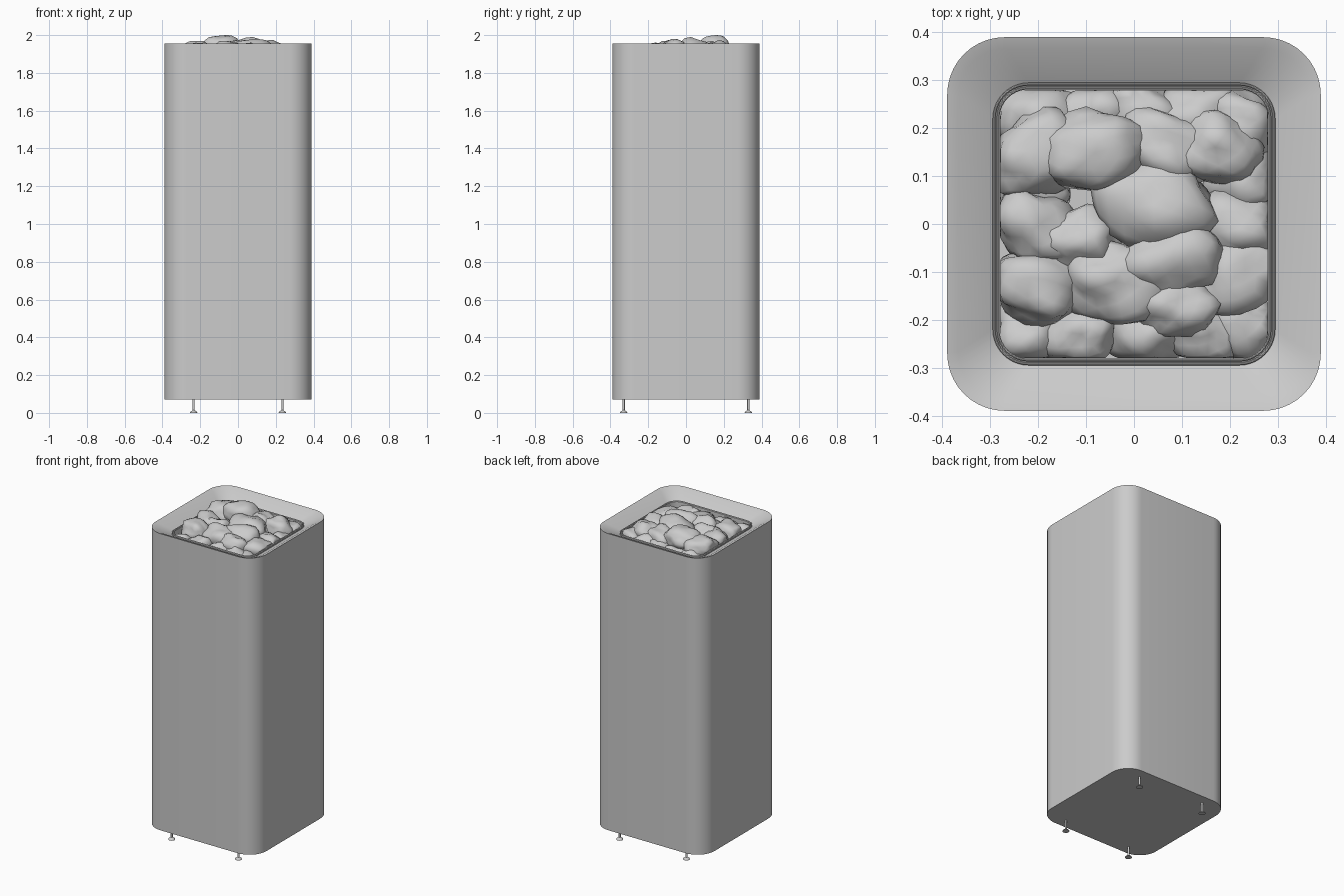
import bpy, bmesh, math, random
from mathutils import Vector, Matrix, noise

random.seed(4)
cube = bpy.data.objects.get("Cube")
if cube:
    bpy.data.objects.remove(cube, do_unlink=True)

GREY = (0.6, 0.6, 0.6, 1)
grey = bpy.data.materials.new("plain grey")
grey.use_nodes = True
grey.diffuse_color = GREY
grey.node_tree.nodes["Principled BSDF"].inputs["Base Color"].default_value = GREY


def finish(name, bm, angle=35):
    bmesh.ops.recalc_face_normals(bm, faces=bm.faces)
    mesh = bpy.data.meshes.new(name)
    bm.to_mesh(mesh)
    bm.free()
    mesh.materials.append(grey)
    obj = bpy.data.objects.new(name, mesh)
    bpy.context.collection.objects.link(obj)
    bpy.ops.object.select_all(action='DESELECT')
    obj.select_set(True)
    bpy.context.view_layer.objects.active = obj
    bpy.ops.object.shade_smooth_by_angle(angle=math.radians(angle))
    return obj


def rounded_square(half, radius, z, steps=10):
    points = []
    for corner in range(4):
        mid = math.radians(45 + 90 * corner)
        cx = math.copysign(half - radius, math.cos(mid))
        cy = math.copysign(half - radius, math.sin(mid))
        for i in range(steps + 1):
            a = math.radians(90 * (corner + i / steps))
            points.append((cx + radius * math.cos(a), cy + radius * math.sin(a), z))
    return points


def loft(name, rings, cap_start=False, cap_end=False, closed=False):
    bm = bmesh.new()
    loops = [[bm.verts.new(p) for p in rounded_square(*r)] for r in rings]
    pairs = list(zip(loops, loops[1:]))
    if closed:
        pairs.append((loops[-1], loops[0]))
    for low, high in pairs:
        n = len(low)
        for i in range(n):
            j = (i + 1) % n
            bm.faces.new((low[i], low[j], high[j], high[i]))
    if cap_start:
        bm.faces.new(loops[0])
    if cap_end:
        bm.faces.new(loops[-1])
    return finish(name, bm)


# Casing: outer wall, soft lip and sloping funnel
loft("casing", [(0.39, 0.12, 0.07), (0.39, 0.12, 1.955), (0.367, 0.1, 1.948),
                (0.295, 0.075, 1.905)], cap_start=True)

# Stone basket: inner wall and floor
loft("stone_basket", [(0.295, 0.075, 1.905), (0.283, 0.065, 1.905),
                      (0.283, 0.065, 1.8)], cap_end=True)

# Two thin trim ridges around the opening
for name, half in (("outer_trim", 0.295), ("inner_trim", 0.287)):
    r = half - 0.22
    loft(name, [(half, r, 1.9), (half, r, 1.911), (half - 0.002, r - 0.002, 1.913),
                (half - 0.004, r - 0.004, 1.913), (half - 0.006, r - 0.006, 1.911),
                (half - 0.006, r - 0.006, 1.9)], closed=True)

# Stones: x, y, width, top height
STONES = [
    (-.18, .22, .10, 1.92), (-.09, .23, .07, 1.91), (.02, .24, .07, 1.92),
    (.13, .23, .09, 1.93), (.22, .21, .08, 1.93), (-.20, .15, .10, 1.97),
    (-.08, .15, .10, 2.0), (.07, .16, .09, 1.97), (.17, .16, .09, 1.975),
    (.24, .09, .08, 1.92), (-.22, .07, .08, 1.91), (-.21, -.01, .09, 1.96),
    (-.11, -.03, .08, 1.96), (.04, .04, .12, 1.99), (.22, -.01, .09, 1.94),
    (.08, -.07, .10, 1.98), (-.20, -.13, .09, 1.96), (-.04, -.12, .10, 1.97),
    (.09, -.17, .08, 1.96), (.21, -.11, .10, 1.94), (-.22, -.23, .08, 1.91),
    (-.11, -.23, .08, 1.92), (.02, -.23, .08, 1.92), (.14, -.22, .08, 1.92),
    (.23, -.22, .08, 1.9),
]
bm = bmesh.new()
for x, y, width, top in STONES:
    seed = Vector([random.uniform(-50, 50) for _ in range(3)])
    verts = bmesh.ops.create_icosphere(bm, subdivisions=3, radius=1)["verts"]
    turn = Matrix.Rotation(random.uniform(-0.6, 0.6), 3, 'Z')
    for v in verts:
        lump = 1 + 0.32 * noise.noise(v.co * 1.4 + seed)
        p = turn @ Vector((v.co.x * width * 1.1, v.co.y * width * 0.85, v.co.z * 0.07))
        v.co = p * lump + Vector((x, y, 0))
        v.co.x = max(-0.28, min(0.28, v.co.x))
        v.co.y = max(-0.28, min(0.28, v.co.y))
    lift = top - max(v.co.z for v in verts)
    for v in verts:
        v.co.z += lift
finish("stones", bm, 60)


# Levelling feet: flared pad on a thin stem
def foot(name, x, y):
    bm = bmesh.new()
    for r1, r2, low, high in ((0.02, 0.018, 0, 0.005), (0.018, 0.006, 0.005, 0.014),
                              (0.006, 0.006, 0.014, 0.072)):
        bmesh.ops.create_cone(bm, cap_ends=True, segments=20, radius1=r1, radius2=r2,
                              depth=high - low,
                              matrix=Matrix.Translation((x, y, (low + high) / 2)))
    finish(name, bm)


for side, sx in (("left", 1), ("right", -1)):
    for end, sy in (("front", -1), ("back", 1)):
        foot(f"{end}_{side}_foot", 0.235 * sx, 0.33 * sy)
